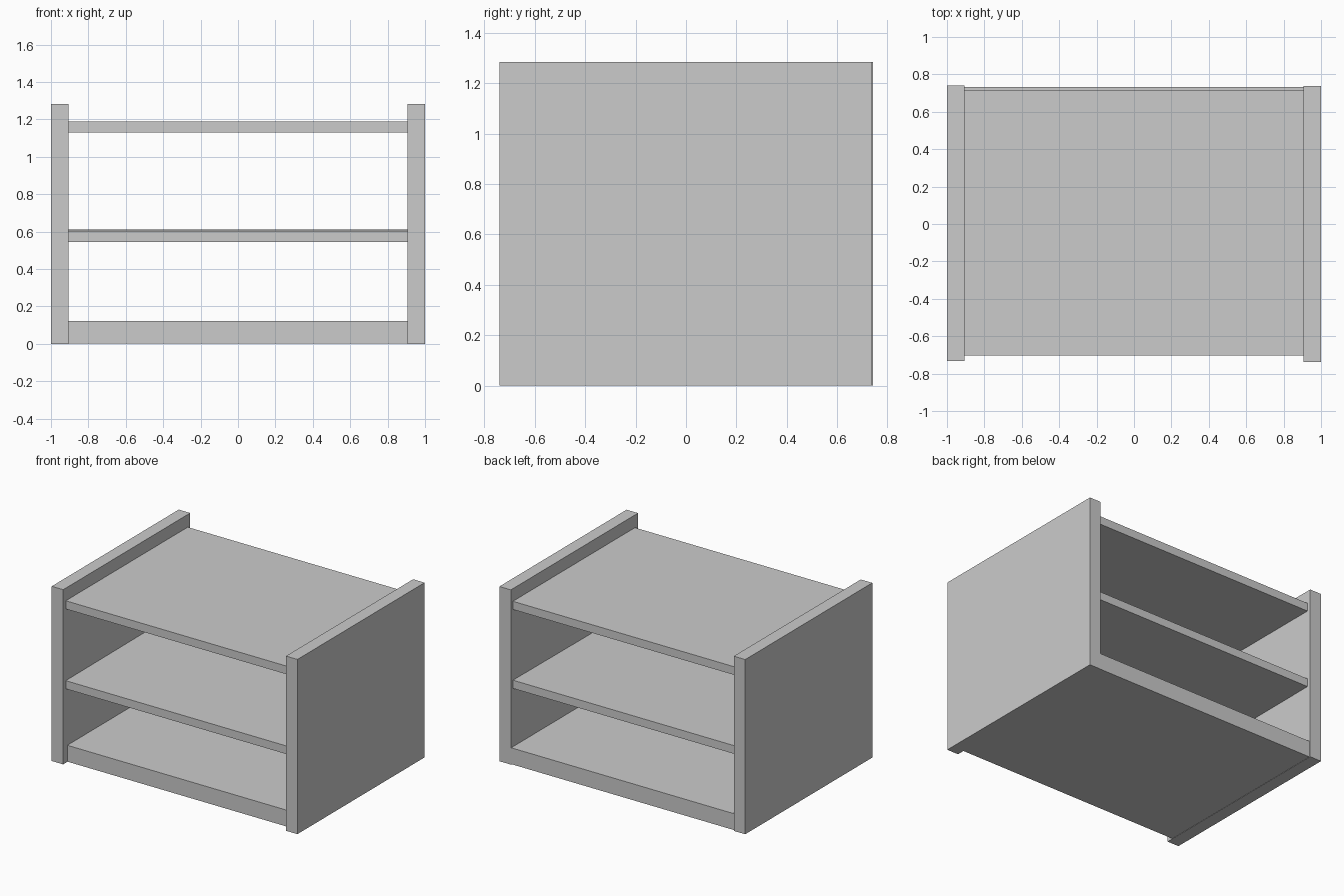
import bpy
from mathutils import Vector

if "Cube" in bpy.data.objects:
    bpy.data.objects.remove(bpy.data.objects["Cube"])


def box(name, lo, hi, tilt=0.0):
    """Axis-aligned box between two corners, optionally pitched about x."""
    lo, hi = Vector(lo), Vector(hi)
    bpy.ops.mesh.primitive_cube_add(size=1, location=(lo + hi) / 2)
    obj = bpy.context.object
    obj.name = name
    obj.scale = hi - lo
    bpy.ops.object.transform_apply(location=False, rotation=False, scale=True)
    obj.rotation_euler.x = tilt
    return obj


INNER = 0.907  # inner faces of the side panels

# Side panels, slightly staggered in depth
box("left_side_panel", (-1, -0.733, 0), (-INNER, 0.741, 1.283))
box("right_side_panel", (INNER, -0.739, 0), (1, 0.737, 1.283))

# Thick base board, set a little further back than the shelves
box("base_board", (-INNER, -0.685, 0.002), (INNER, 0.733, 0.122))

# Thin shelves, the middle one leaning very slightly forward
for name, z, tilt in (("middle_shelf", 0.547, 0.005), ("top_shelf", 1.13, 0.0)):
    box(name, (-INNER, -0.703, z), (INNER, 0.713, z + 0.06), tilt)
